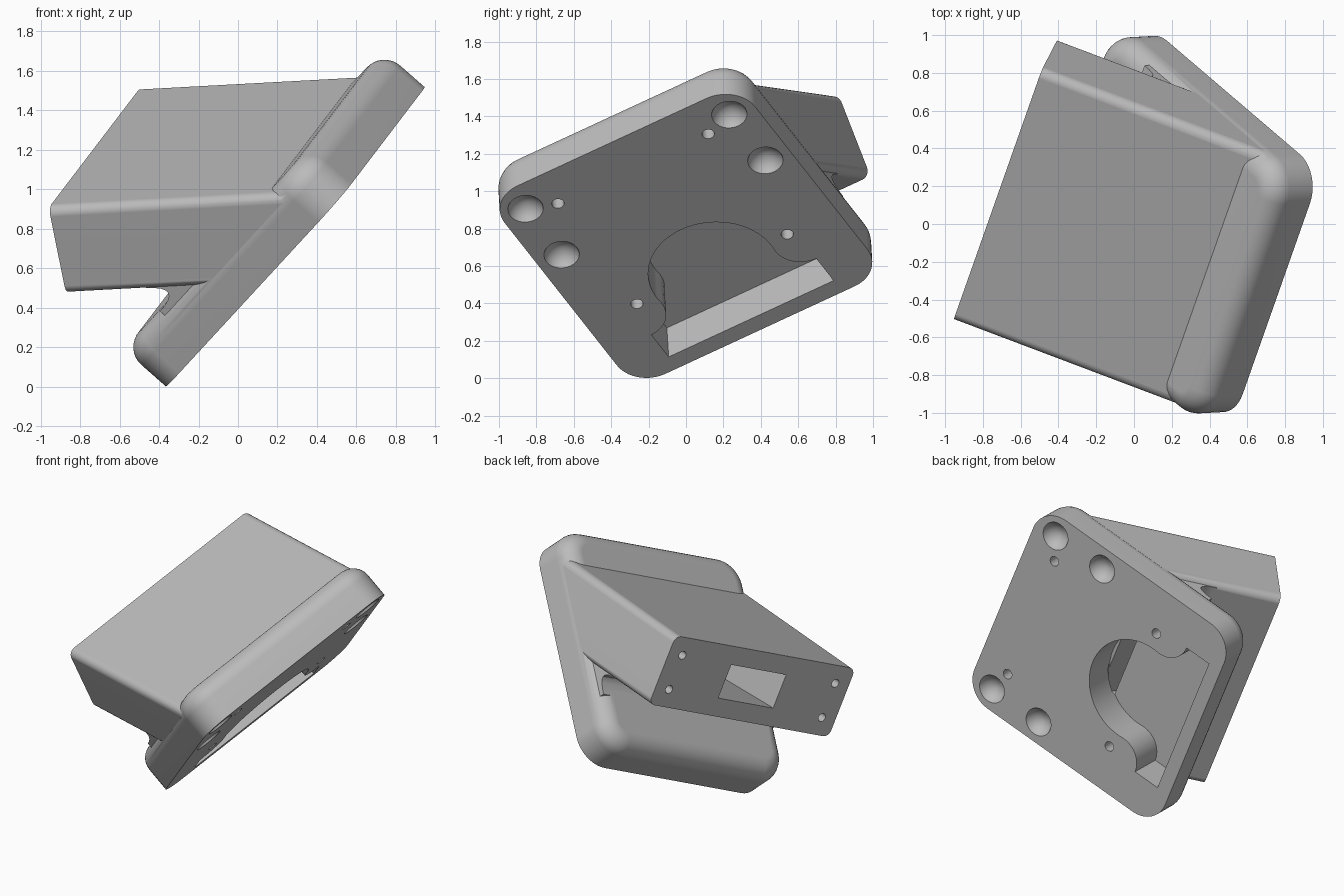
import bpy, bmesh
from math import sin, cos, pi, radians
from mathutils import Matrix, Vector

cube = bpy.data.objects.get("Cube")
if cube:
    bpy.data.objects.remove(cube)

# Tilted frame of the mounting plate: u across, v up the plate, n out of its face
U = Vector((0.305, 0.865, 0.40)).normalized()
V = Vector((0.586, -0.505, 0.635))
V = (V - U * V.dot(U)).normalized()
N = U.cross(V)
FRAME = Matrix.Translation((0.29, 0, 0.76)) @ Matrix((U, V, N)).transposed().to_4x4()

grey = bpy.data.materials.new("plain grey")
grey.use_nodes = True
grey.diffuse_color = (0.5, 0.5, 0.5, 1)
grey.node_tree.nodes["Principled BSDF"].inputs["Base Color"].default_value = (0.5, 0.5, 0.5, 1)

# Plate and arm sizes
HALF_W, HALF_H, CORNER, THICK, ROUND = 0.775, 0.79, 0.19, 0.285, 0.12
AXIS = Vector((0, 0.757, 0.653)).normalized()      # along the arm, towards the plate
RISE = Vector((0, 0.653, -0.757)).normalized()     # from arm underside to arm top
END = Vector((0, -0.5375, -0.8725))                # centre of the arm's free end
ACROSS = Vector((1, 0, 0))


def loft(name, rings):
    """Closed solid through matching rings of points in the plate frame."""
    bm = bmesh.new()
    rows = [[bm.verts.new(p) for p in ring] for ring in rings]
    for a, b in zip(rows, rows[1:]):
        for i in range(len(a)):
            j = (i + 1) % len(a)
            bm.faces.new((a[i], a[j], b[j], b[i]))
    bm.faces.new(rows[0])
    bm.faces.new(rows[-1])
    bmesh.ops.recalc_face_normals(bm, faces=bm.faces)
    return finish(name, bm)


def finish(name, bm):
    mesh = bpy.data.meshes.new(name)
    bm.to_mesh(mesh)
    bm.free()
    mesh.materials.append(grey)
    ob = bpy.data.objects.new(name, mesh)
    ob.matrix_world = FRAME
    bpy.context.collection.objects.link(ob)
    return ob


def rounded_rect(w, h, r, steps=10):
    pts = []
    for k, (sx, sy) in enumerate(((1, 1), (-1, 1), (-1, -1), (1, -1))):
        for i in range(steps + 1):
            a = (k + i / steps) * pi / 2
            pts.append((sx * (w - r) + r * cos(a), sy * (h - r) + r * sin(a)))
    return pts


def flat(pts, n):
    return [(x, y, n) for x, y in pts]


def on_end(pts, along=0):
    """Place 2D points on the arm's end plane."""
    return [END + ACROSS * x + RISE * y + AXIS * along for x, y in pts]


def circle(cx, cy, r, count=24):
    return [(cx + r * cos(2 * pi * i / count), cy + r * sin(2 * pi * i / count))
            for i in range(count)]


# Mounting plate with a rounded back edge
rings = [flat(rounded_rect(HALF_W, HALF_H, CORNER), 0)]
for i in range(9):
    a = i / 8 * pi / 2
    d = ROUND * (1 - cos(a))
    rings.append(flat(rounded_rect(HALF_W - d, HALF_H - d, CORNER - d),
                      -(THICK - ROUND) - ROUND * sin(a)))
body = loft("angled_bracket", rings)

# Arm: rounded box run along its axis until it sits inside the plate
tip = on_end(rounded_rect(0.77, 0.241, 0.05, 6))
root = [p + AXIS * ((-0.2 - p.z) / AXIS.z) for p in tip]
arm = loft("arm", [tip, root])

# Blend under the arm
under = END - RISE * 0.24
corner = under + AXIS * ((-THICK + 0.002 - under.z) / AXIS.z)
p1, p2 = corner - Vector((0, 0.2, 0)), corner - AXIS * 0.2
curve = [p1 * (1 - t) ** 2 + corner * 2 * t * (1 - t) + p2 * t * t
         for t in [i / 8 for i in range(9)]]
curve += [p2 + RISE * 0.05, Vector((0, corner.y + 0.1, -0.2)), Vector((0, p1.y, -0.2))]
blend = loft("blend", [[p + ACROSS * s for p in curve] for s in (-0.74, 0.74)])

cutters = []

# Round opening flaring into a wide slot
half = [(0.353 * sin(a), -0.30 + 0.353 * cos(a)) for a in
        [i / 16 * radians(98) for i in range(17)]]
half += [(0.51 + 0.16 * cos(a), -0.35 + 0.16 * sin(a)) for a in
         [pi + i / 8 * pi / 2 for i in range(1, 9)]]
half.append((0.51, -0.695))
outline = half + [(-x, y) for x, y in reversed(half[1:])]
cutters.append(loft("opening", [flat(outline, 0.05), flat(outline, -0.235)]))

# Passage tapering from the opening to the window in the arm's end
window = [(-0.235, -0.117), (0.235, -0.117), (0.235, 0.117), (-0.235, 0.117)]
mouth = [(-0.33, -0.06, -0.22), (0.33, -0.06, -0.22), (0.33, 0.04, -0.22), (-0.33, 0.04, -0.22)]
cutters.append(loft("passage", [on_end(window, -0.05), on_end(window, 0.03), mouth]))

# Dimples and screw holes, mirrored left to right
for s in (-1, 1):
    for v in (0.625, 0.24):
        bm = bmesh.new()
        bmesh.ops.create_uvsphere(bm, u_segments=28, v_segments=16, radius=0.1,
                                  matrix=Matrix.Translation((s * 0.63, v, 0.03)))
        cutters.append(finish("dimple", bm))
    for v in (0.565, -0.278):
        hole = circle(s * 0.465, v, 0.033)
        cutters.append(loft("plate_hole", [flat(hole, 0.05), flat(hole, -0.2)]))
    for h in (-0.12, 0.12):
        hole = circle(s * 0.655, h, 0.028)
        cutters.append(loft("end_hole", [on_end(hole, -0.05), on_end(hole, 0.2)]))

# Join the solids, cut the openings, and drop the helpers
for ob, op in [(arm, 'UNION'), (blend, 'UNION')] + [(c, 'DIFFERENCE') for c in cutters]:
    mod = body.modifiers.new(ob.name, 'BOOLEAN')
    mod.operation, mod.object, mod.solver = op, ob, 'EXACT'
graph = bpy.context.evaluated_depsgraph_get()
graph.update()
result = bpy.data.meshes.new_from_object(body.evaluated_get(graph))
body.modifiers.clear()
body.data = result
for ob in [arm, blend] + cutters:
    bpy.data.objects.remove(ob)
result.materials.clear()
result.materials.append(grey)
for p in result.polygons:
    p.material_index = 0

# Smooth shading with crisp edges
bpy.ops.object.select_all(action='DESELECT')
body.select_set(True)
bpy.context.view_layer.objects.active = body
bpy.ops.object.shade_smooth_by_angle(angle=radians(30))
weighted = body.modifiers.new("weighted_normals", 'WEIGHTED_NORMAL')
weighted.keep_sharp = True
